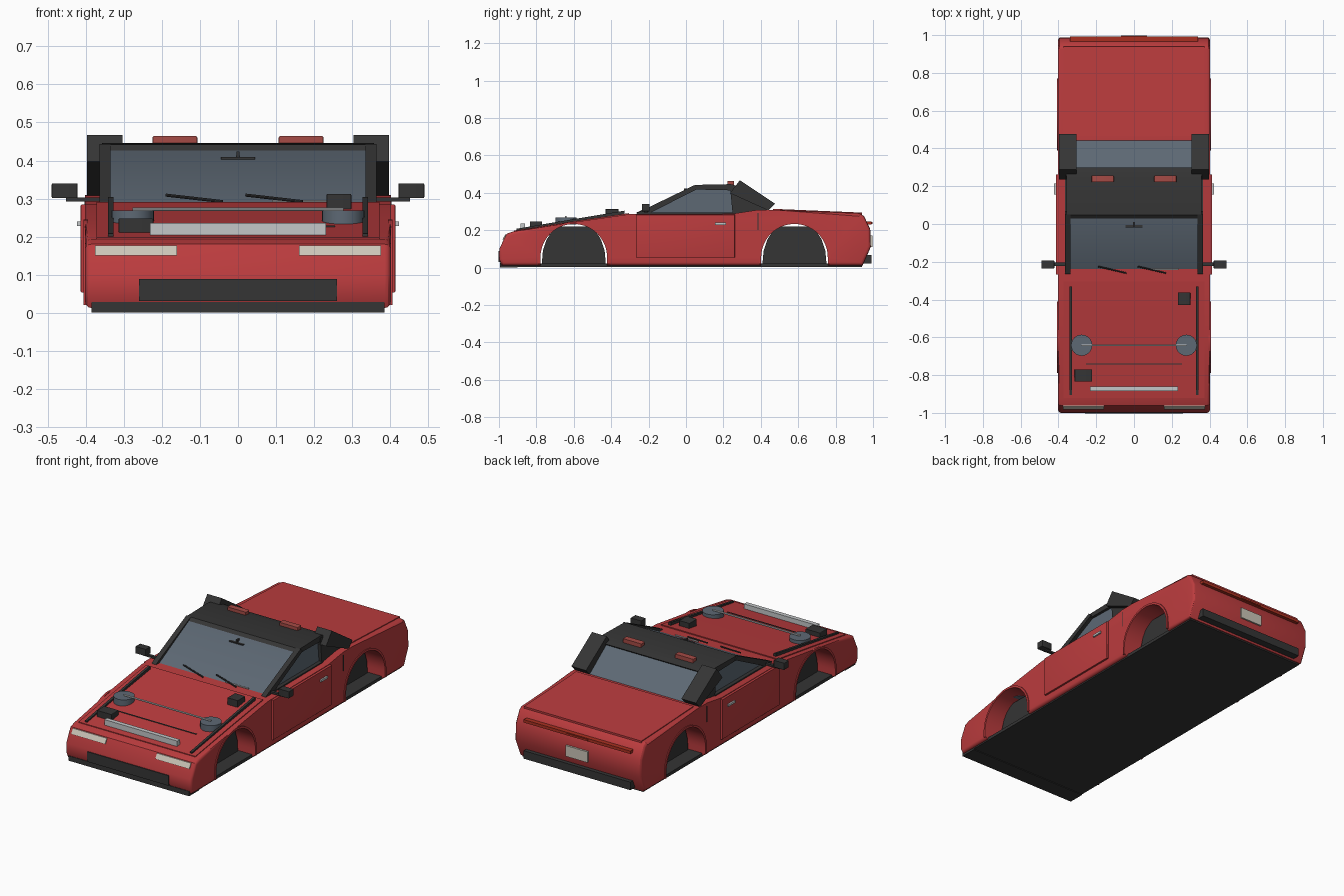
import bpy, bmesh, math
from mathutils import Vector

if "Cube" in bpy.data.objects:
    bpy.data.objects.remove(bpy.data.objects["Cube"])


def mat(name, c):
    m = bpy.data.materials.new(name)
    m.diffuse_color = (*c, 1)
    m.use_nodes = True
    m.node_tree.nodes["Principled BSDF"].inputs["Base Color"].default_value = m.diffuse_color
    return m


RED = mat("body_red", (0.50, 0.045, 0.048))
DARK = mat("dark_trim", (0.035, 0.035, 0.035))
GLASS = mat("tinted_glass", (0.11, 0.14, 0.175))
SILVER = mat("silver", (0.55, 0.57, 0.58))
LAMP = mat("lamp_cream", (0.60, 0.56, 0.48))
TAIL = mat("tail_light_red", (0.40, 0.03, 0.015))
LIFT = mat("roof_latch_red", (0.38, 0.07, 0.06))


def finish(name, bm, m, smooth=True):
    bmesh.ops.recalc_face_normals(bm, faces=bm.faces)
    me = bpy.data.meshes.new(name)
    bm.to_mesh(me)
    bm.free()
    ob = bpy.data.objects.new(name, me)
    bpy.context.collection.objects.link(ob)
    me.materials.append(m)
    if smooth:
        shade(ob)
    return ob


def shade(ob):
    bpy.ops.object.select_all(action='DESELECT')
    ob.select_set(True)
    bpy.context.view_layer.objects.active = ob
    bpy.ops.object.shade_smooth_by_angle(angle=math.radians(30))


def prism(name, pts, x0, x1, m, bevel=0, both=False):
    """Side profile (y, z) extruded from x0 to x1, optionally on both sides."""
    bm = bmesh.new()
    n = len(pts)
    for s in ((1, -1) if both else (1,)):
        a = [bm.verts.new((s * x0, y, z)) for y, z in pts]
        b = [bm.verts.new((s * x1, y, z)) for y, z in pts]
        bm.faces.new(a)
        bm.faces.new(b)
        for i in range(n):
            j = (i + 1) % n
            bm.faces.new((a[i], a[j], b[j], b[i]))
    if bevel:
        rim = [e for e in bm.edges if abs(e.verts[0].co.x - e.verts[1].co.x) < 1e-6]
        bmesh.ops.bevel(bm, geom=rim, offset=bevel, segments=3, profile=0.5,
                        affect='EDGES', clamp_overlap=True)
    return finish(name, bm, m)


def box(name, x, y, z, m, both=False, bevel=0.0):
    """Box from (min, max) ranges."""
    pts = [(y[0], z[0]), (y[1], z[0]), (y[1], z[1]), (y[0], z[1])]
    return prism(name, pts, x[0], x[1], m, bevel, both)


def rod(name, p, q, r, m, sides=8):
    p, q = Vector(p), Vector(q)
    bm = bmesh.new()
    bmesh.ops.create_cone(bm, cap_ends=True, segments=sides, radius1=r, radius2=r,
                          depth=(q - p).length)
    ob = finish(name, bm, m)
    ob.location = (p + q) / 2
    ob.rotation_euler = (q - p).to_track_quat('Z', 'Y').to_euler()
    return ob


def arch(cy, r, cz=0.055, foot=0.02, n=28):
    """Wheel opening outline: half circle on short straight legs."""
    top = [(cy + r * math.cos(math.pi * i / n), cz + r * math.sin(math.pi * i / n))
           for i in range(n + 1)]
    return [(cy + r, foot)] + top + [(cy - r, foot)]


# body shell
body = prism("body_shell", [
    (-0.985, 0.012), (-1.0, 0.045), (-0.998, 0.10), (-0.96, 0.18), (-0.925, 0.193),
    (-0.60, 0.243), (-0.30, 0.286), (0.25, 0.288), (0.38, 0.308), (0.47, 0.309),
    (0.93, 0.29), (0.952, 0.275), (0.985, 0.205), (0.988, 0.11), (0.945, 0.012)],
    -0.402, 0.402, RED, bevel=0.016)

# wheel openings, arch lips and inner tubs
for tag, cy in (("front", -0.60), ("rear", 0.58)):
    cut = prism(tag + "_arch_cutter", arch(cy, 0.178, foot=-0.05), -0.6, 0.6, RED)
    cut.hide_render = True
    mod = body.modifiers.new("arch", 'BOOLEAN')
    mod.operation = 'DIFFERENCE'
    mod.solver = 'EXACT'
    mod.object = cut
    bpy.context.view_layer.objects.active = body
    bpy.ops.object.modifier_apply(modifier=mod.name)
    bpy.data.objects.remove(cut)
    lip = arch(cy, 0.178) + arch(cy, 0.19)[::-1]
    prism(tag + "_arch_lip", lip, 0.395, 0.407, RED, both=True)
    prism(tag + "_wheel_tub", [
        (cy - 0.172, 0.01), (cy - 0.165, 0.09), (cy - 0.145, 0.15), (cy - 0.10, 0.22),
        (cy + 0.10, 0.22), (cy + 0.145, 0.15), (cy + 0.165, 0.09), (cy + 0.172, 0.01)],
        -0.30, 0.30, DARK)
shade(body)

# floor and bumpers
box("floor_pan", (-0.385, 0.385), (-0.975, 0.94), (0.004, 0.022), DARK)
box("front_lip", (-0.385, 0.385), (-0.995, -0.90), (0.0, 0.028), DARK)
box("front_grille", (-0.26, 0.26), (-1.003, -0.96), (0.03, 0.088), DARK)
box("rear_bumper", (-0.34, 0.34), (0.94, 0.992), (0.022, 0.068), DARK)

# doors, with handles
box("door", (0.39, 0.414), (-0.268, 0.262), (0.053, 0.284), RED, True, 0.004)
box("door_handle", (0.41, 0.423), (0.155, 0.215), (0.228, 0.24), SILVER, True)
box("door_pillar_seam", (0.395, 0.4035), (0.382, 0.387), (0.20, 0.292), DARK, True)

# hood and rear deck panels
prism("hood_panel", [(-0.92, 0.19), (-0.92, 0.198), (-0.60, 0.248), (-0.305, 0.291),
                     (-0.305, 0.28)], -0.372, 0.372, RED)
prism("rear_deck_panel", [(0.465, 0.30), (0.465, 0.314), (0.94, 0.294), (0.94, 0.28)],
      -0.374, 0.374, RED)

# hood fittings
prism("hood_rail", [(-0.905, 0.19), (-0.905, 0.208), (-0.33, 0.304), (-0.33, 0.28)],
      0.328, 0.342, DARK, both=True)
box("radiator_bar", (-0.232, 0.232), (-0.885, -0.86), (0.198, 0.235), SILVER)
box("battery_box", (-0.315, -0.222), (-0.835, -0.77), (0.205, 0.247), DARK, bevel=0.003)
box("fluid_box", (0.233, 0.298), (-0.43, -0.362), (0.268, 0.312), DARK, bevel=0.003)
box("hood_seam", (-0.255, 0.255), (-0.745, -0.739), (0.222, 0.2285), DARK)
for s in (1, -1):
    rod("strut_tower", (s * 0.277, -0.642, 0.23), (s * 0.277, -0.642, 0.269), 0.056, GLASS, 24)
rod("strut_brace", (-0.277, -0.642, 0.272), (0.277, -0.642, 0.272), 0.005, SILVER)

# front lamps set on the sloping nose
prism("headlight", [(-0.982, 0.15), (-0.966, 0.177), (-0.95, 0.177), (-0.95, 0.15)],
      0.16, 0.376, LAMP, both=True)

# rear lamp strip and plate
box("tail_light_strip", (-0.34, 0.34), (0.955, 0.992), (0.230, 0.247), TAIL)
box("tail_light_centre", (-0.07, 0.07), (0.985, 0.996), (0.233, 0.243), TAIL)
box("rear_plate", (-0.07, 0.07), (0.98, 0.997), (0.11, 0.172), LAMP)

# cabin
prism("cabin_glass", [(-0.25, 0.28), (0.05, 0.437), (0.27, 0.435), (0.455, 0.30)],
      -0.342, 0.342, GLASS)
prism("roof", [(0.02, 0.418), (0.048, 0.442), (0.24, 0.446), (0.30, 0.428), (0.285, 0.412)],
      -0.358, 0.358, DARK)
prism("windshield_pillar", [(-0.27, 0.28), (-0.262, 0.292), (0.05, 0.443), (0.07, 0.425),
                            (-0.215, 0.28)], 0.335, 0.364, DARK, both=True)
box("window_sill_trim", (0.338, 0.364), (-0.23, 0.26), (0.28, 0.294), DARK, True)
prism("rear_quarter_panel", [(0.25, 0.28), (0.235, 0.435), (0.29, 0.43), (0.45, 0.30)],
      0.335, 0.36, DARK, both=True)
prism("roof_buttress", [(0.235, 0.398), (0.288, 0.467), (0.476, 0.342), (0.44, 0.305)],
      0.304, 0.397, DARK, both=True)
box("roof_latch", (0.107, 0.225), (0.222, 0.256), (0.44, 0.464), LIFT, True, 0.004)

# rear-view mirror and wipers on the windshield
box("inner_mirror", (-0.045, 0.045), (-0.018, -0.005), (0.403, 0.409), DARK)
box("inner_mirror_stem", (-0.004, 0.004), (-0.012, 0.01), (0.402, 0.424), DARK)
for x in (-0.19, 0.02):
    rod("wiper", (x, -0.225, 0.309), (x + 0.15, -0.26, 0.292), 0.004, DARK)
rod("wiper_link", (0.09, -0.24, 0.292), (0.235, -0.24, 0.292), 0.004, SILVER)

# door mirrors
box("mirror_arm", (0.36, 0.452), (-0.222, -0.205), (0.292, 0.303), DARK, True)
box("door_mirror", (0.422, 0.49), (-0.236, -0.194), (0.301, 0.34), DARK, True, 0.003)
